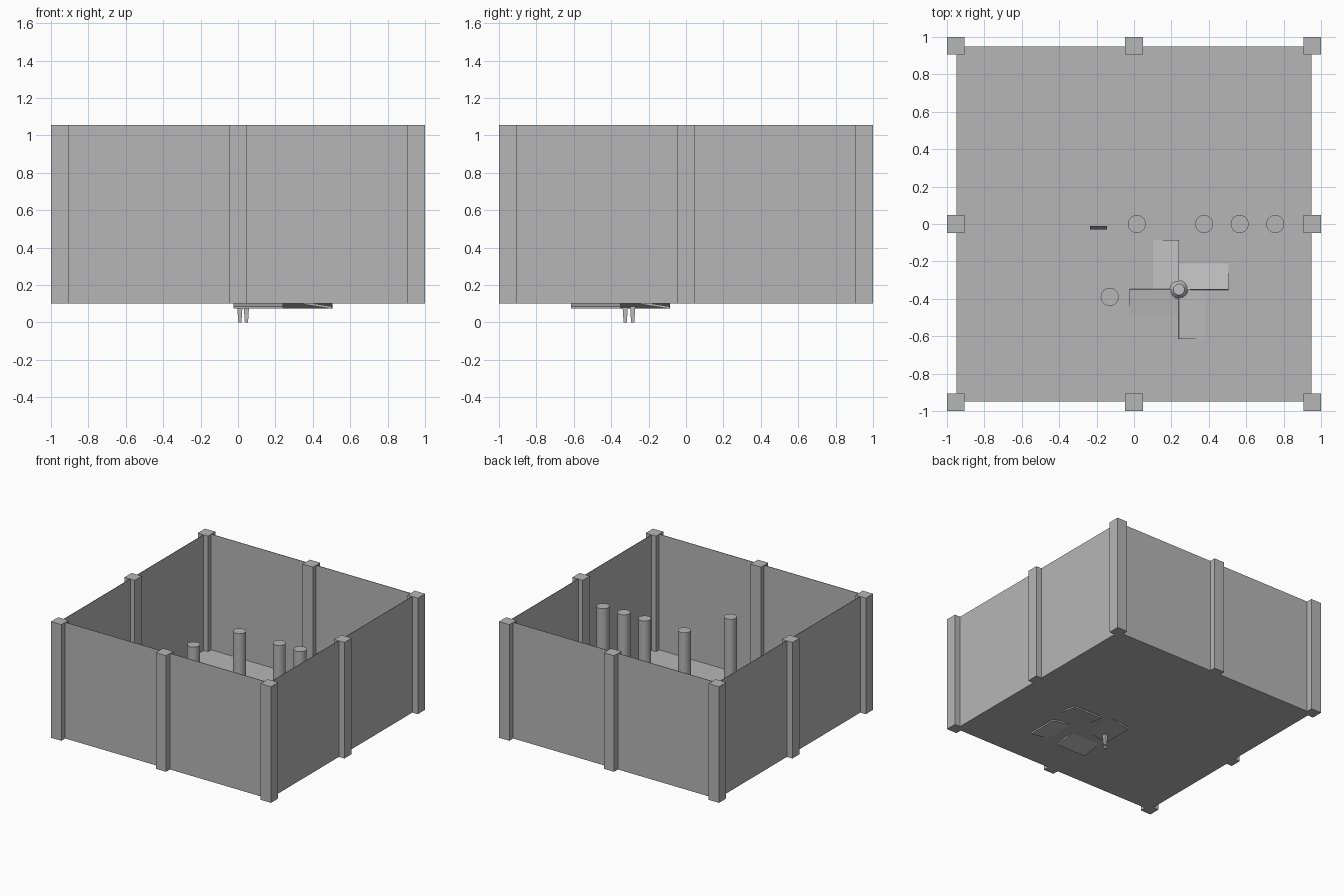
import bpy, math
from mathutils import Matrix, Vector

cube = bpy.data.objects.get("Cube")
if cube:
    bpy.data.objects.remove(cube, do_unlink=True)


def material(name, v):
    m = bpy.data.materials.new(name)
    m.use_nodes = True
    m.diffuse_color = (v, v, v, 1)
    m.node_tree.nodes["Principled BSDF"].inputs["Base Color"].default_value = (v, v, v, 1)
    return m


grey = material("mid grey", 0.47)
pale = material("pale grey", 0.53)
dark = material("dark grey", 0.07)
FLOOR, TOP, EDGE = 0.105, 1.055, 0.95


def finish(name, mat):
    ob = bpy.context.object
    ob.name = name
    ob.data.materials.append(mat)
    return ob


def box(name, lo, hi, mat):
    lo, hi = Vector(lo), Vector(hi)
    bpy.ops.mesh.primitive_cube_add(size=1)
    ob = finish(name, mat)
    ob.data.transform(Matrix.Translation((lo + hi) / 2) @ Matrix.Diagonal((*(hi - lo), 1)))
    return ob


# Floor and thin walls
T = 0.004
box("floor", (-EDGE, -EDGE, FLOOR - T), (EDGE, EDGE, FLOOR), grey)
for s, side in ((-1, "front"), (1, "back")):
    y = s * (EDGE - T / 2)
    box(side + "_wall", (-EDGE, y - T / 2, FLOOR), (EDGE, y + T / 2, TOP), grey)
for s, side in ((-1, "right"), (1, "left")):
    x = s * (EDGE - T / 2)
    box(side + "_wall", (x - T / 2, -EDGE, FLOOR), (x + T / 2, EDGE, TOP), grey)

# Square posts at corners and middles of the walls
H = 0.047
for i in (-1, 0, 1):
    for j in (-1, 0, 1):
        if i or j:
            x, y = i * (1 - H), j * (1 - H)
            box("wall_post", (x - H, y - H, FLOOR - T), (x + H, y + H, TOP), grey)

# Round pillars
for x, y in ((0.015, 0), (0.375, 0), (0.565, 0), (0.755, 0), (-0.13, -0.39)):
    bpy.ops.mesh.primitive_cylinder_add(vertices=32, radius=0.048, depth=0.867 - FLOOR,
                                        location=(x, y, (0.867 + FLOOR) / 2))
    finish("pillar", grey)
    bpy.ops.object.shade_smooth_by_angle()

# Small upright panel
box("small_panel", (-0.235, -0.03, FLOOR), (-0.145, -0.01, 0.2), dark)

# Four tilted vanes set round a hub, partly sunk through the floor
hub = Vector((0.24, -0.35, 0.127))
for k in range(4):
    vane = box("vane", (0, -0.265, -0.012), (0.265, 0, 0), pale)
    tilt = Matrix.Rotation(math.radians(9), 4, "Y")
    vane.data.transform(Matrix.Translation(hub) @ Matrix.Rotation(k * math.pi / 2, 4, "Z") @ tilt)

# Hub
bpy.ops.mesh.primitive_cone_add(vertices=16, radius1=0.06, radius2=0.03, depth=0.04,
                                location=(0.24, -0.35, 0.125))
finish("hub", pale)
bpy.ops.object.shade_smooth_by_angle()

# Narrow legs below the floor
for x, y in ((0.01, -0.325), (0.045, -0.285)):
    bpy.ops.mesh.primitive_cone_add(vertices=4, radius1=0.012, radius2=0.022, depth=FLOOR,
                                    location=(x, y, FLOOR / 2), rotation=(0, 0, math.pi / 4))
    finish("leg", pale)
